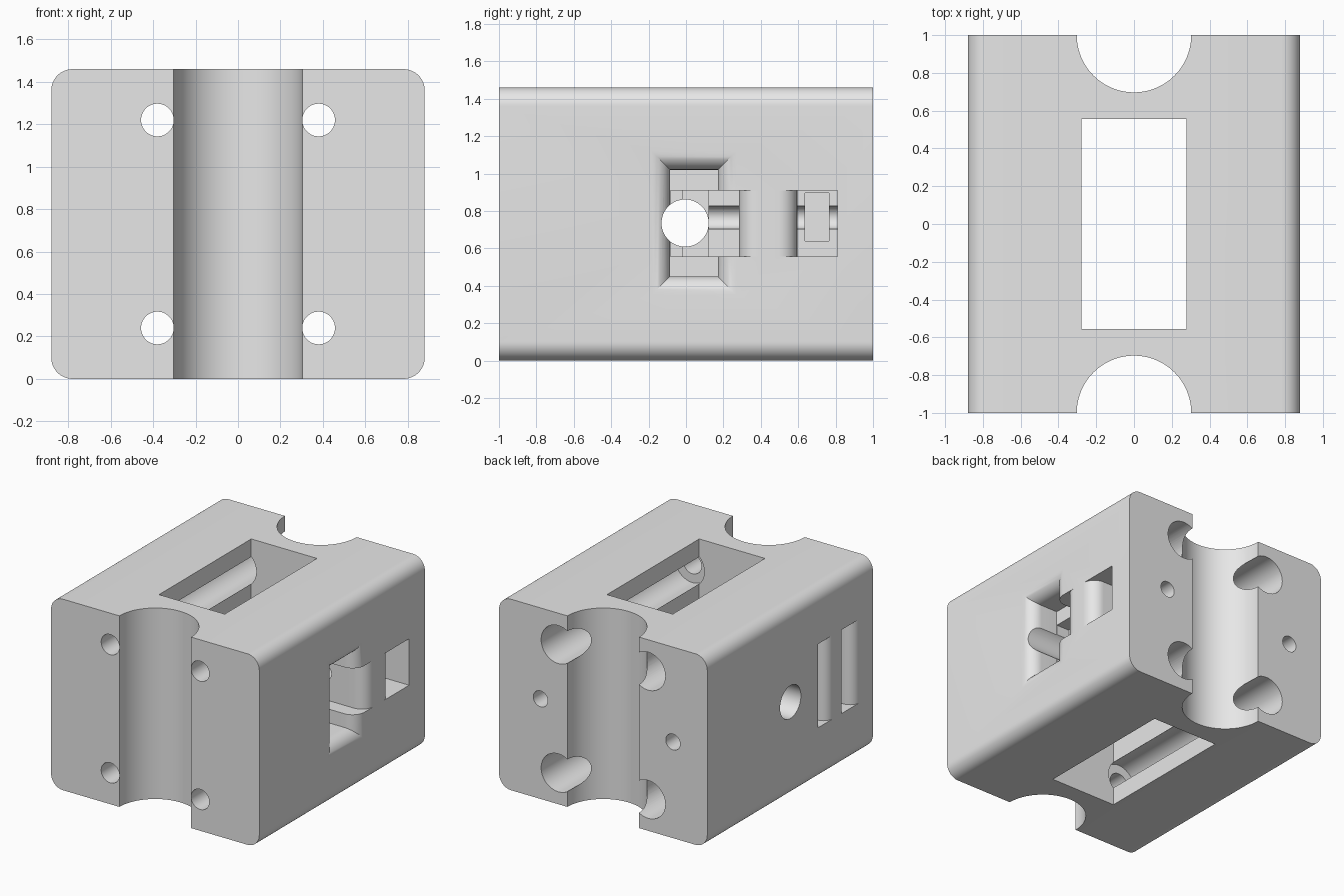
import bpy, bmesh, math
from mathutils import Matrix, Vector

if "Cube" in bpy.data.objects:
    bpy.data.objects.remove(bpy.data.objects["Cube"])

W, H = 0.88, 1.46      # half width and height of the block
MID = 0.735            # height of the centre line

grey = bpy.data.materials.new("light_grey")
grey.use_nodes = True
grey.diffuse_color = (0.8, 0.8, 0.8, 1)
grey.node_tree.nodes["Principled BSDF"].inputs["Base Color"].default_value = (0.8, 0.8, 0.8, 1)


def make_object(name, bm):
    bmesh.ops.recalc_face_normals(bm, faces=bm.faces[:])
    mesh = bpy.data.meshes.new(name)
    bm.to_mesh(mesh)
    bm.free()
    mesh.materials.append(grey)
    obj = bpy.data.objects.new(name, mesh)
    bpy.context.collection.objects.link(obj)
    return obj


def box(name, x, y, z, round_edges=0):
    """Box from (min, max) ranges, optionally rounded along y."""
    bm = bmesh.new()
    size = [b - a for a, b in (x, y, z)]
    centre = [(a + b) / 2 for a, b in (x, y, z)]
    bmesh.ops.create_cube(bm, size=1, matrix=Matrix.Translation(centre) @ Matrix.Diagonal((*size, 1)))
    if round_edges:
        along = [e for e in bm.edges if abs(e.verts[0].co.y - e.verts[1].co.y) > 0.1]
        bmesh.ops.bevel(bm, geom=along, offset=round_edges, segments=12, profile=0.5, affect="EDGES")
    return make_object(name, bm)


def rod(name, start, end, radius, sides=64):
    """Cylinder between two points."""
    start, end = Vector(start), Vector(end)
    axis = end - start
    turn = axis.to_track_quat("Z", "Y").to_matrix().to_4x4()
    bm = bmesh.new()
    bmesh.ops.create_cone(bm, cap_ends=True, segments=sides, radius1=radius, radius2=radius,
                          depth=axis.length, matrix=Matrix.Translation((start + end) / 2) @ turn)
    return make_object(name, bm)


def pocket(name, side, y, z, depth, flare, radius=0.1, steps=10):
    """Pocket in a side face; flare marks which of y-, y+, z-, z+ have a rounded lip."""
    levels = [(0, depth)]
    for i in range(steps + 1):
        t = math.pi / 2 * i / steps
        levels.append((radius * (1 - math.cos(t)), radius * (1 - math.sin(t))))
    levels.append((radius, -0.05))
    bm = bmesh.new()
    rings = []
    for out, deep in levels:
        y0, y1 = y[0] - out * flare[0], y[1] + out * flare[1]
        z0, z1 = z[0] - out * flare[2], z[1] + out * flare[3]
        x = side * (W - deep)
        rings.append([bm.verts.new((x, a, b)) for a, b in ((y0, z0), (y1, z0), (y1, z1), (y0, z1))])
    for lower, upper in zip(rings, rings[1:]):
        for i in range(4):
            j = (i + 1) % 4
            bm.faces.new((lower[i], lower[j], upper[j], upper[i]))
    bm.faces.new(rings[0])
    bm.faces.new(rings[-1])
    return make_object(name, bm)


# Main block and central window
block = box("carriage_block", (-W, W), (-1, 1), (0, H), round_edges=0.1)
cutters = [box("window_cutter", (-0.278, 0.278), (-0.557, 0.557), (-0.1, H + 0.1))]

# Half-round grooves at front and back
for y in (-1, 1):
    cutters.append(rod("groove_cutter", (0, y, -0.1), (0, y, H + 0.1), 0.303, 96))

# Screw holes with long counterbores from the back
for x in (-0.38, 0.38):
    for z in (0.24, 1.22):
        cutters.append(rod("screw_cutter", (x, -1.1, z), (x, 1.1, z), 0.077))
        cutters.append(rod("counterbore_cutter", (x, -0.62, z), (x, 1.1, z), 0.145))

# Cross hole
cutters.append(rod("cross_hole_cutter", (-1, -0.005, MID), (1, -0.005, MID), 0.126))

# Left side: cross-shaped pocket and slot with rounded lips
cutters.append(pocket("tall_pocket_cutter", 1, (-0.085, 0.17), (0.45, 1.02), 0.24, (1, 1, 1, 1)))
cutters.append(pocket("wide_pocket_cutter", 1, (-0.083, 0.283), (0.555, 0.91), 0.35, (1, 1, 0, 0)))
cutters.append(pocket("slot_cutter", 1, (0.595, 0.81), (0.555, 0.91), 0.35, (1, 0, 0, 0)))
cutters.append(box("pocket_well_cutter", (0.36, 0.7), (-0.015, 0.12), (0.557, 0.908)))
cutters.append(box("slot_well_cutter", (0.4, 0.7), (0.635, 0.765), (0.64, 0.895)))

# Right side: two tall slits with a rounded lip
for front, back in ((-0.44, -0.34), (-0.76, -0.62)):
    cutters.append(pocket("slit_cutter", -1, (front, back), (0.41, 1.05), 0.35, (1, 0, 0, 0), 0.08))

# Small tensioner holes from the back
cutters.append(rod("tension_hole_cutter", (0.53, 0.11, 0.765), (0.53, 1.1, 0.765), 0.061, 48))
cutters.append(rod("tension_hole_cutter", (-0.59, -0.7, MID), (-0.59, 1.1, MID), 0.061, 48))

# Cut everything out of the block
bpy.ops.object.select_all(action="DESELECT")
block.select_set(True)
bpy.context.view_layer.objects.active = block
for cutter in cutters:
    cutter.hide_render = True
    cut = block.modifiers.new("cut", "BOOLEAN")
    cut.operation = "DIFFERENCE"
    cut.solver = "EXACT"
    cut.object = cutter
    bpy.ops.object.modifier_apply(modifier=cut.name)
    bpy.data.objects.remove(cutter)

bpy.ops.object.shade_smooth_by_angle(angle=math.radians(30))
